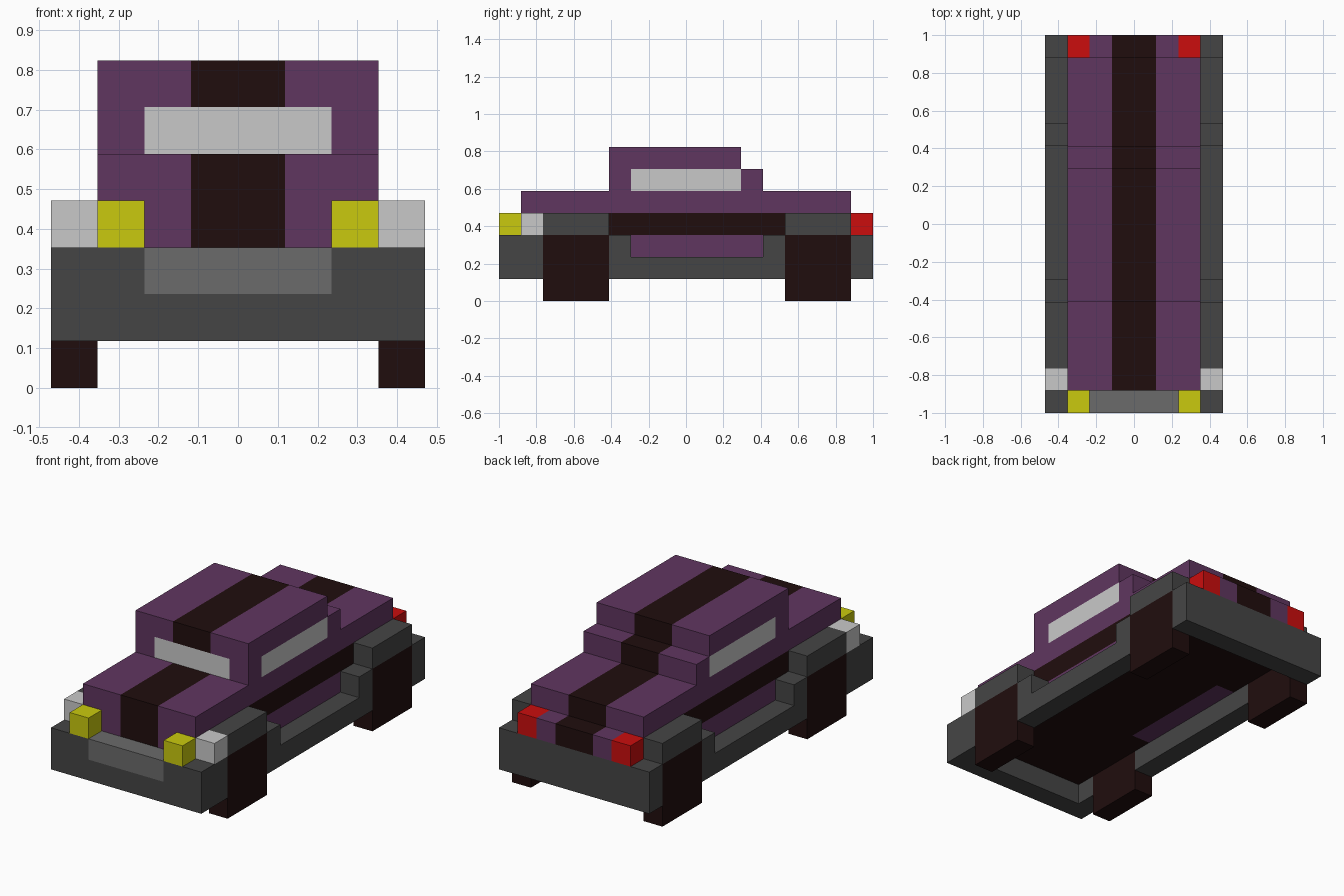
import bpy, bmesh
from itertools import product
from mathutils import Vector

if "Cube" in bpy.data.objects:
    bpy.data.objects.remove(bpy.data.objects["Cube"])

LENGTH = 17         # the car is 17 blocks long, 8 wide and 7 high
U = 2 / LENGTH      # edge of one block
AXLES = (2, 13)     # first block of each wheel, counted from the nose


def material(name, r, g, b):
    mat = bpy.data.materials.new(name)
    mat.diffuse_color = [*(((c / 255 + 0.055) / 1.055) ** 2.4 for c in (r, g, b)), 1]
    mat.use_nodes = True
    mat.node_tree.nodes["Principled BSDF"].inputs["Base Color"].default_value = mat.diffuse_color
    return mat


purple = material("purple paint", 96, 54, 96)
black = material("near black", 32, 13, 13)
grey = material("dark grey", 69, 69, 69)
mid_grey = material("mid grey", 107, 107, 107)
pale = material("pale grey", 201, 201, 201)
yellow = material("yellow", 202, 202, 14)
red = material("red", 203, 13, 13)

cells = {}    # block position -> part name
paint = {}    # part name -> material


def box(part, mat, x, y, z):
    """Fill blocks over (start, stop) ranges, mirrored across x = 0; later parts win."""
    paint[part] = mat
    for i, j, k in product(range(*x), range(*y), range(*z)):
        cells[i, j, k] = cells[-1 - i, j, k] = part


BODY, SIDE, LAMP = (0, 3), (3, 4), (2, 3)

# Body, from the floor to the roof
box("underbody", black, BODY, (1, 16), (2, 4))
box("door_panel", purple, LAMP, (6, 12), (2, 3))
for end in (1, 16):
    box("body", purple, BODY, (end, end + 1), (3, 4))
box("body", purple, BODY, (1, 16), (4, 5))
box("cabin", purple, BODY, (5, 12), (5, 6))
box("cabin", purple, BODY, (5, 11), (6, 7))

# Racing stripe: the middle two blocks of all bodywork
for c in [c for c, part in cells.items() if part in ("body", "cabin") and c[0] in (-1, 0)]:
    box("racing_stripe", black, (0, 1), (c[1], c[1] + 1), (c[2], c[2] + 1))

# Glass
box("windscreen", pale, (0, 2), (5, 6), (5, 6))
box("side_window", pale, LAMP, (6, 11), (5, 6))

# Bumpers and grille
box("front_bumper", grey, (0, 4), (0, 1), (1, 3))
box("front_bumper", grey, SIDE, (1, 2), (1, 3))
box("rear_bumper", grey, (0, 4), (16, 17), (1, 3))
box("grille", mid_grey, (0, 2), (0, 1), (2, 3))

# Sills, with a step up at each wheel
box("side_sill", grey, SIDE, (5, 13), (1, 2))
for y in (5, 12):
    box("side_sill", grey, SIDE, (y, y + 1), (2, 3))

# Wheels and the fenders above them
for place, y in zip(("front", "rear"), AXLES):
    box(place + "_wheel", black, SIDE, (y, y + 3), (0, 3))
    box(place + "_fender", grey, SIDE, (y, y + 3), (3, 4))

# Lights
box("headlight", yellow, LAMP, (0, 1), (3, 4))
box("marker_light", pale, SIDE, (1, 2), (3, 4))
box("tail_light", red, LAMP, (16, 17), (3, 4))


def face_corners(cell, axis, side):
    """Corners of one block face, wound to face outwards."""
    out = []
    for da, db in ((0, 0), (1, 0), (1, 1), (0, 1)):
        p = Vector(cell)
        p[axis] += side
        p[(axis + 1) % 3] += da
        p[(axis + 2) % 3] += db
        out.append(p * U - Vector((0, 1, 0)))
    return out if side else out[::-1]


# Build every part from its exposed block faces, then merge flat areas
for part, mat in paint.items():
    bm = bmesh.new()
    own = [c for c, owner in cells.items() if owner == part]
    for cell, axis, side in product(own, range(3), (0, 1)):
        neighbour = list(cell)
        neighbour[axis] += 1 if side else -1
        if tuple(neighbour) not in cells:
            bm.faces.new([bm.verts.new(p) for p in face_corners(cell, axis, side)])
    bmesh.ops.remove_doubles(bm, verts=bm.verts, dist=0.001)
    bmesh.ops.dissolve_limit(bm, angle_limit=0.02, verts=bm.verts, edges=bm.edges)
    mesh = bpy.data.meshes.new(part)
    bm.to_mesh(mesh)
    bm.free()
    mesh.materials.append(mat)
    bpy.context.collection.objects.link(bpy.data.objects.new(part, mesh))
